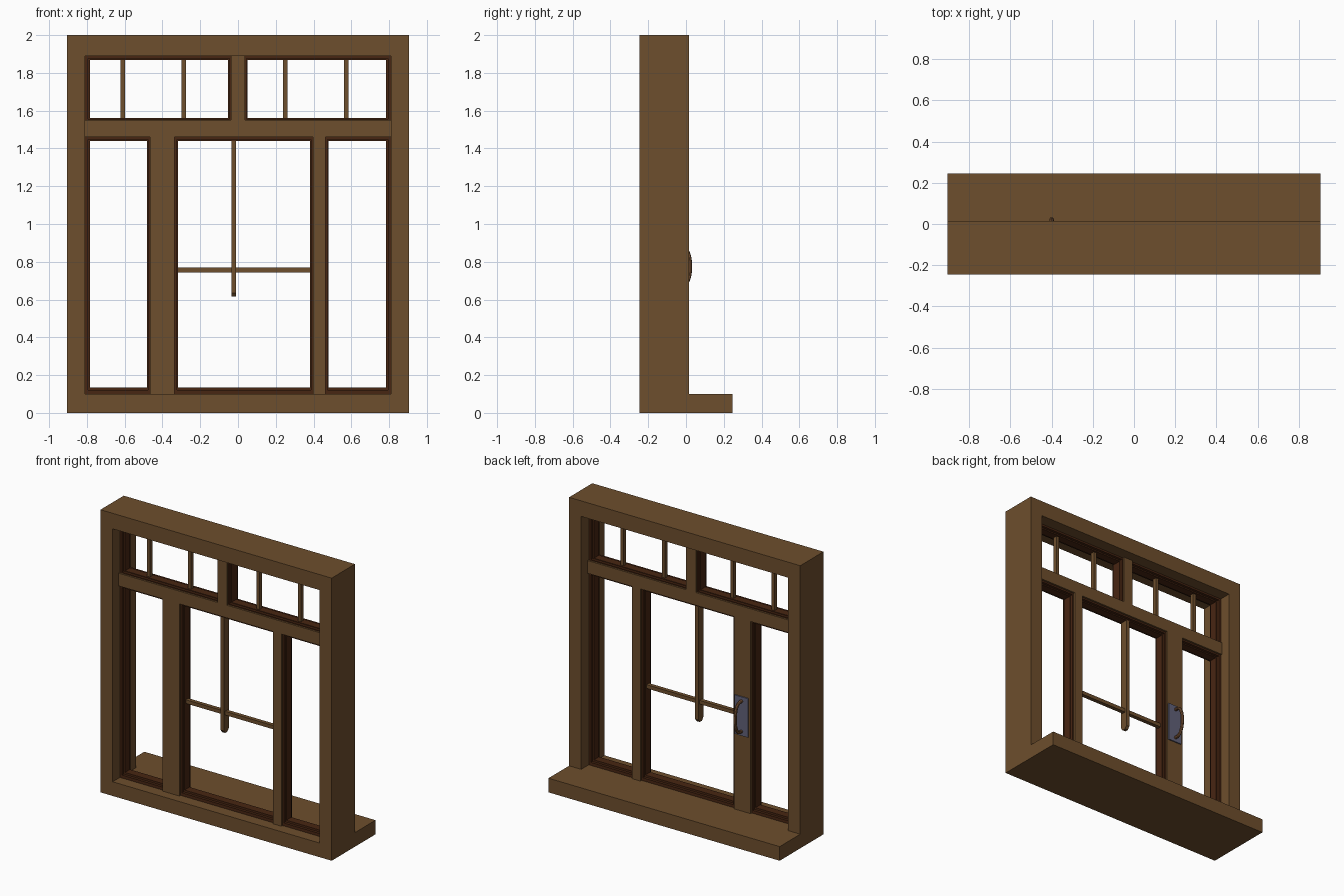
import bpy, bmesh, math

if "Cube" in bpy.data.objects:
    bpy.data.objects.remove(bpy.data.objects["Cube"])


def material(name, rgb):
    m = bpy.data.materials.new(name)
    m.diffuse_color = (*rgb, 1)
    m.use_nodes = True
    m.node_tree.nodes["Principled BSDF"].inputs["Base Color"].default_value = m.diffuse_color
    return m


WOOD = material("brown wood", (0.155, 0.077, 0.026))
DARK = material("dark red brown", (0.064, 0.019, 0.006))
STEEL = material("blue grey metal", (0.12, 0.12, 0.19))
COPPER = material("copper brown", (0.19, 0.085, 0.035))


def add_box(bm, x0, x1, y0, y1, z0, z1):
    v = bmesh.ops.create_cube(bm, size=1)["verts"]
    for p in v:
        p.co = ((x0 + x1) / 2 + p.co.x * (x1 - x0),
                (y0 + y1) / 2 + p.co.y * (y1 - y0),
                (z0 + z1) / 2 + p.co.z * (z1 - z0))


def finish(bm, name, mat):
    me = bpy.data.meshes.new(name)
    bm.to_mesh(me)
    bm.free()
    me.materials.append(mat)
    ob = bpy.data.objects.new(name, me)
    bpy.context.collection.objects.link(ob)
    return ob


def box(name, mat, *dims):
    bm = bmesh.new()
    add_box(bm, *dims)
    return finish(bm, name, mat)


def ring(name, mat, outer, inner, y0, y1):
    """Rectangular frame extruded along y; rectangles are x0, x1, z0, z1."""
    bm = bmesh.new()
    loops = []
    for x0, x1, z0, z1 in (outer, inner):
        for y in (y0, y1):
            loops.append([bm.verts.new((x, y, z)) for x, z in
                          ((x0, z0), (x1, z0), (x1, z1), (x0, z1))])
    of, ob, nf, nb = loops
    for a, b in ((of, ob), (ob, nb), (nb, nf), (nf, of)):
        for i in range(4):
            j = (i + 1) % 4
            bm.faces.new((a[i], a[j], b[j], b[i]))
    bmesh.ops.recalc_face_normals(bm, faces=bm.faces)
    return finish(bm, name, mat)


MID = -0.117          # centre plane of sashes
F, B = MID - 0.06, MID + 0.06

# outer frame and projecting sill
ring("outer_frame", WOOD, (-0.905, 0.905, 0, 2), (-0.81, 0.81, 0.10, 1.89), -0.245, 0.015)
box("sill", WOOD, -0.905, 0.905, 0.015, 0.245, 0, 0.10)

# transom and mullions
box("transom", WOOD, -0.81, 0.81, F, B, 1.46, 1.55)
box("left_mullion", WOOD, -0.466, -0.335, F, B, 0.10, 1.46)
box("right_mullion", WOOD, 0.397, 0.464, F, B, 0.10, 1.46)
box("top_mullion", WOOD, -0.037, 0.038, F, B, 1.55, 1.89)

# dark stepped sashes: opening, then left, right, bottom, top widths
sashes = {
    "left": ((-0.81, -0.466, 0.10, 1.46), (0.027, 0.016, 0.035, 0.02)),
    "centre": ((-0.335, 0.397, 0.10, 1.46), (0.018, 0.016, 0.035, 0.02)),
    "right": ((0.464, 0.81, 0.10, 1.46), (0.016, 0.027, 0.035, 0.02)),
    "top_left": ((-0.81, -0.037, 1.55, 1.89), (0.027, 0.015, 0.012, 0.022)),
    "top_right": ((0.038, 0.81, 1.55, 1.89), (0.012, 0.027, 0.012, 0.022)),
}
for name, (o, w) in sashes.items():
    for part, k0, k1, d in (("sash", 0, 0.6, 0.047), ("sash_bead", 0.6, 1, 0.028)):
        a, b = [(o[0] + w[0] * k, o[1] - w[1] * k, o[2] + w[2] * k, o[3] - w[3] * k)
                for k in (k0, k1)]
        ring(f"{name}_{part}", DARK, a, b, MID - d, MID + d)

# thin glazing bars in the top lights
for i, x in enumerate((-0.61, -0.288, 0.249, 0.573)):
    box(f"top_glazing_bar_{i + 1}", WOOD, x - 0.012, x + 0.012,
        MID - 0.014, MID + 0.014, 1.56, 1.87)

# centre cross bar and hanging bar with tapered tip
box("centre_cross_bar", WOOD, -0.32, 0.383, MID - 0.014, MID + 0.014, 0.743, 0.769)
bm = bmesh.new()
y0, y1 = MID - 0.028, MID + 0.028
prof = [(y0, 1.445), (y0, 0.635), (MID - 0.012, 0.615), (MID + 0.012, 0.615),
        (y1, 0.635), (y1, 1.445)]
face = bm.faces.new([bm.verts.new((-0.034, y, z)) for y, z in prof])
ext = bmesh.ops.extrude_face_region(bm, geom=[face])["geom"]
for v in ext:
    if isinstance(v, bmesh.types.BMVert):
        v.co.x += 0.024
bmesh.ops.recalc_face_normals(bm, faces=bm.faces)
finish(bm, "hanging_bar", WOOD)

# handle plate and bowed grip
box("handle_plate", STEEL, -0.45, -0.344, B, B + 0.008, 0.637, 0.912)
cu = bpy.data.curves.new("handle_grip", "CURVE")
cu.dimensions = "3D"
cu.bevel_depth = 0.011
cu.bevel_resolution = 2
cu.use_fill_caps = True
sp = cu.splines.new("POLY")
N = 16
sp.points.add(N)
for i, p in enumerate(sp.points):
    t = math.pi * i / N
    p.co = (-0.4, B + 0.004 + 0.075 * math.sin(t) ** 0.6, 0.775 - 0.108 * math.cos(t), 1)
cu.materials.append(COPPER)
grip = bpy.data.objects.new("handle_grip", cu)
bpy.context.collection.objects.link(grip)
bpy.context.view_layer.objects.active = grip
grip.select_set(True)
bpy.ops.object.convert(target="MESH")
bpy.ops.object.shade_smooth_by_angle()
